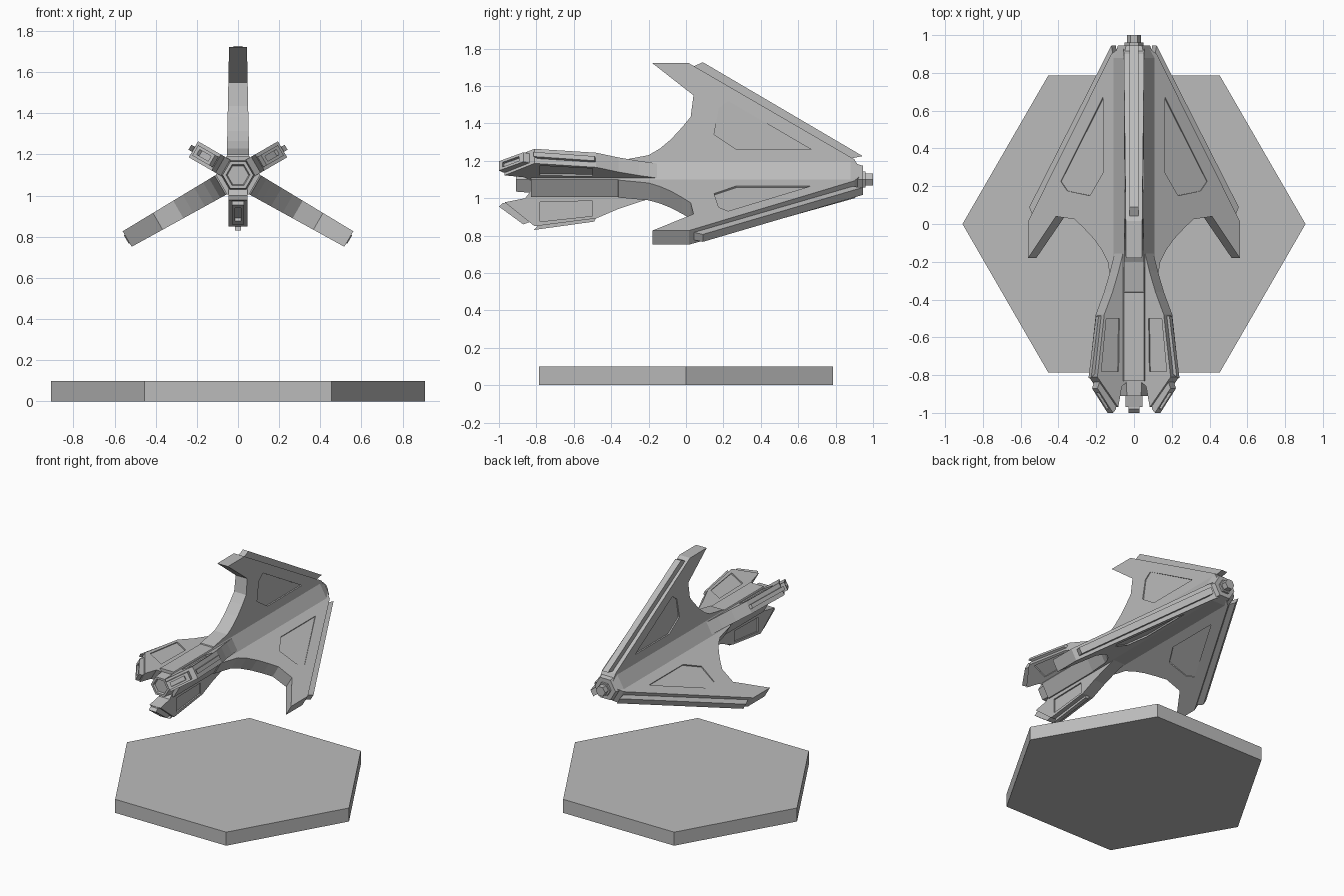
import bpy, bmesh
from math import cos, sin, pi, radians

cube = bpy.data.objects.get("Cube")
if cube:
    bpy.data.objects.remove(cube, do_unlink=True)

grey = bpy.data.materials.new("plain_grey")
grey.use_nodes = True
tone = (0.5, 0.5, 0.5, 1)
grey.diffuse_color = tone
grey.node_tree.nodes["Principled BSDF"].inputs["Base Color"].default_value = tone

AXIS = 1.1  # height of the ship's long axis


def finish(name, bm, z=AXIS):
    bmesh.ops.recalc_face_normals(bm, faces=bm.faces)
    mesh = bpy.data.meshes.new(name)
    bm.to_mesh(mesh)
    bm.free()
    mesh.materials.append(grey)
    ob = bpy.data.objects.new(name, mesh)
    bpy.context.collection.objects.link(ob)
    ob.location.z = z
    return ob


def slab(name, profile, low, high):
    """Side profile of (y, radius) points, spanning low(r) to high(r) in x."""
    bm = bmesh.new()
    a = [bm.verts.new((low(r), y, r)) for y, r in profile]
    b = [bm.verts.new((high(r), y, r)) for y, r in profile]
    bm.faces.new(a)
    bm.faces.new(b)
    for i in range(len(a)):
        j = (i + 1) % len(a)
        bm.faces.new((a[i], a[j], b[j], b[i]))
    return finish(name, bm)


def bar(name, profile, half):
    return slab(name, profile, lambda r: -half, lambda r: half)


def cut(ob, cutter):
    cutter.hide_render = True
    mod = ob.modifiers.new("recess", "BOOLEAN")
    mod.operation = "DIFFERENCE"
    mod.solver = "EXACT"
    mod.object = cutter
    bpy.context.view_layer.update()
    graph = bpy.context.evaluated_depsgraph_get()
    mesh = bpy.data.meshes.new_from_object(ob.evaluated_get(graph))
    ob.modifiers.clear()
    ob.data = mesh
    bpy.data.objects.remove(cutter, do_unlink=True)


def side_recesses(ob, profile, depth_at):
    for s in (1, -1):
        cut(ob, slab("cutter", profile, lambda r: s * depth_at, lambda r: s * 0.1))


def hex_loft(name, rings, z=AXIS):
    """Six-sided body along y with flat top and bottom."""
    bm = bmesh.new()
    loops = [[bm.verts.new((rad * cos(k * pi / 3), y, rad * sin(k * pi / 3)))
              for k in range(6)] for y, rad in rings]
    for p, q in zip(loops, loops[1:]):
        for k in range(6):
            n = (k + 1) % 6
            bm.faces.new((p[k], p[n], q[n], q[k]))
    bm.faces.new(loops[0])
    bm.faces.new(loops[-1])
    return finish(name, bm, z)


def triple(ob, start):
    """Three copies around the long axis."""
    base = ob.name
    for k in range(3):
        part = ob if k == 0 else ob.copy()
        if k:
            bpy.context.collection.objects.link(part)
        part.name = f"{base}_{k + 1}"
        part.rotation_euler.y = radians(start + 120 * k)


# Display base
base = hex_loft("display_base", [(-0.05, 0.908), (0.05, 0.908)], 0.05)
base.rotation_euler.x = pi / 2

# Hull with hollow nose, and tail nozzle
hex_loft("hull", [(-0.895, 0.052), (-0.91, 0.058), (-0.91, 0.075), (-0.83, 0.082),
                  (-0.83, 0.108), (0.88, 0.108), (0.945, 0.085)])
hex_loft("tail_nozzle", [(0.93, 0.05), (0.96, 0.05), (0.96, 0.038), (1.0, 0.038)])

# Swept wings: curved leading edge, straight trailing edge
wing = slab("wing", [(-0.38, 0.06), (-0.36, 0.1), (-0.2, 0.13), (-0.14, 0.165), (-0.08, 0.215),
                     (-0.02, 0.28), (0.025, 0.335), (0.04, 0.45), (-0.18, 0.622),
                     (0.015, 0.622), (0.9, 0.108), (0.93, 0.06)],
            lambda r: -0.056 + 0.02 * r, lambda r: 0.056 - 0.02 * r)
side_recesses(wing, [(0.15, 0.24), (0.27, 0.16), (0.67, 0.16), (0.225, 0.42), (0.175, 0.38)], 0.042)
triple(wing, 0)
triple(bar("wing_edge_strip", [(0.03, 0.6), (0.09, 0.627), (0.945, 0.125), (0.87, 0.11)], 0.023), 0)

# Forward pods between the wings
pod = bar("pod", [(-0.15, 0.05), (-0.15, 0.092), (-0.25, 0.12), (-0.36, 0.157), (-0.48, 0.208),
                  (-0.81, 0.25), (-0.97, 0.122), (-0.86, 0.1), (-0.82, 0.05)], 0.045)
side_recesses(pod, [(-0.78, 0.12), (-0.78, 0.225), (-0.5, 0.195), (-0.5, 0.115)], 0.035)
triple(pod, 60)
triple(bar("pod_edge_strip", [(-0.78, 0.235), (-0.815, 0.27), (-0.49, 0.225), (-0.48, 0.2)], 0.014), 60)

# Slotted blocks on the sloped pod fronts
block = bar("pod_front_block", [(-0.94, 0.13), (-0.98, 0.126), (-1.0, 0.145),
                                (-0.87, 0.24), (-0.83, 0.225)], 0.029)
cut(block, bar("cutter", [(-0.972, 0.147), (-0.882, 0.21), (-0.91, 0.25), (-1.0, 0.187)], 0.014))
triple(block, 60)
